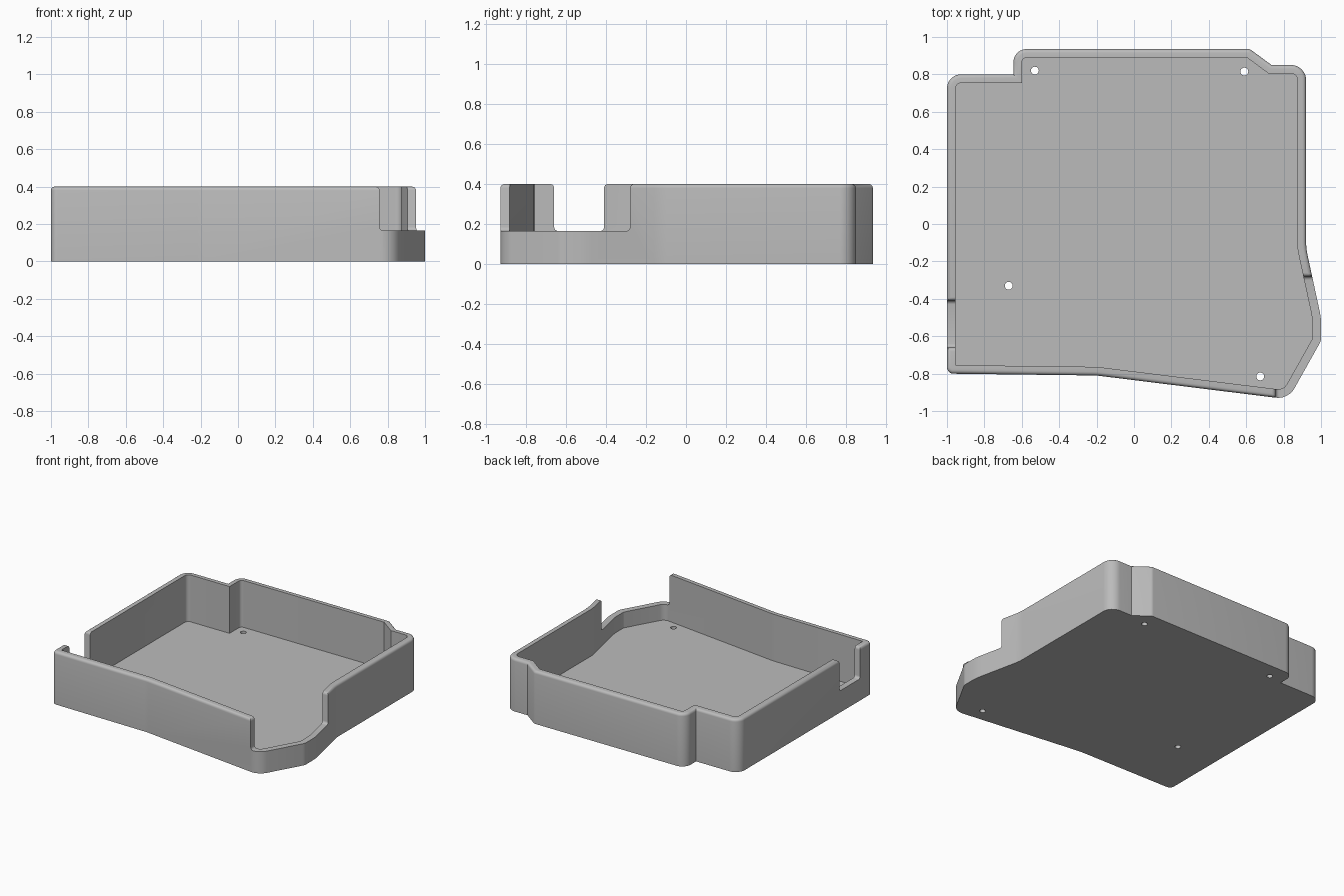
import bpy, bmesh, math
from mathutils import Vector

cube = bpy.data.objects.get("Cube")
if cube:
    bpy.data.objects.remove(cube, do_unlink=True)

HEIGHT, WALL, FLOOR, LEDGE, ROUND = 0.4, 0.046, 0.045, 0.165, 0.02

# Outline corners, counter-clockwise: x, y, fillet radius
OUTLINE = [
    (-1, -0.8, 0.035), (-0.2, -0.81, 0.3), (0.825, -0.937, 0.1), (1, -0.625, 0.06),
    (1, -0.5, 0.3), (0.92, -0.13, 0.3), (0.92, 0.85, 0.08), (0.735, 0.85, 0),
    (0.62, 0.935, 0.03), (-0.645, 0.935, 0.07), (-0.645, 0.8, 0), (-1, 0.8, 0.075),
]
SCREW_HOLES = [(-0.53, 0.82), (0.59, 0.815), (-0.67, -0.33), (0.675, -0.815)]


def inset(corners, d):
    """Move every side inward by d, shrinking the fillets to match."""
    result = []
    for i, (x, y, r) in enumerate(corners):
        p = Vector((x, y))
        a = (p - Vector(corners[i - 1][:2])).normalized()
        b = (Vector(corners[(i + 1) % len(corners)][:2]) - p).normalized()
        na, nb = Vector((-a.y, a.x)), Vector((-b.y, b.x))
        q = p + (na + nb) * d / (1 + na.dot(nb))
        result.append((q.x, q.y, max(r - d, 0)))
    return result


def fillet(corners):
    """Turn corners with radii into a list of outline points."""
    points = []
    for i, (x, y, r) in enumerate(corners):
        p = Vector((x, y))
        a = (Vector(corners[i - 1][:2]) - p).normalized()
        b = (Vector(corners[(i + 1) % len(corners)][:2]) - p).normalized()
        if r < 0.005:
            points.append(p)
            continue
        half = a.angle(b) / 2
        centre = p + (a + b).normalized() * r / math.sin(half)
        start = p + a * r / math.tan(half) - centre
        end = p + b * r / math.tan(half) - centre
        steps = max(2, round(start.angle(end) / math.radians(11)))
        for k in range(steps + 1):
            spoke = start.lerp(end, k / steps).normalized()
            points.append(centre + spoke * r)
    return points


def prism(name, points, low, high):
    bm = bmesh.new()
    face = bm.faces.new([bm.verts.new((p[0], p[1], low)) for p in points])
    top = bmesh.ops.extrude_face_region(bm, geom=[face], use_keep_orig=True)["geom"]
    bmesh.ops.translate(bm, vec=(0, 0, high - low),
                        verts=[g for g in top if isinstance(g, bmesh.types.BMVert)])
    bmesh.ops.recalc_face_normals(bm, faces=bm.faces)
    mesh = bpy.data.meshes.new(name)
    bm.to_mesh(mesh)
    bm.free()
    obj = bpy.data.objects.new(name, mesh)
    bpy.context.collection.objects.link(obj)
    return obj


def round_level(obj, z, radius):
    """Round all edges lying at height z."""
    bm = bmesh.new()
    bm.from_mesh(obj.data)
    edges = [e for e in bm.edges if all(abs(v.co.z - z) < 1e-4 for v in e.verts)
             and e.calc_face_angle(0) > 0.5]
    bmesh.ops.bevel(bm, geom=edges, offset=radius, segments=4, profile=0.5,
                    affect='EDGES', clamp_overlap=False)
    bm.to_mesh(obj.data)
    bm.free()


def cut(obj, cutter):
    cutter.hide_render = True
    mod = obj.modifiers.new("cut", 'BOOLEAN')
    mod.operation, mod.solver, mod.object = 'DIFFERENCE', 'EXACT', cutter
    bpy.ops.object.select_all(action='DESELECT')
    bpy.context.view_layer.objects.active = obj
    obj.select_set(True)
    bpy.ops.object.modifier_apply(modifier=mod.name)
    bpy.data.objects.remove(cutter, do_unlink=True)


def notch(name, x0, x1, y0, y1):
    box = prism(name, [(x0, y0), (x1, y0), (x1, y1), (x0, y1)], LEDGE, 1)
    round_level(box, LEDGE, ROUND)
    return box


# Solid block with the side notch and the lowered front corner
tray = prism("tray", fillet(OUTLINE), 0, HEIGHT)
cut(tray, notch("side_notch", -1.2, -0.9, -0.66, -0.41))
cut(tray, notch("corner_notch", 0.757, 1.3, -1.3, -0.28))

# Rounded outer rim, then the hollow interior
round_level(tray, HEIGHT, ROUND)
cut(tray, prism("cavity", fillet(inset(OUTLINE, WALL)), FLOOR, 1))

# Screw holes through the floor
for x, y in SCREW_HOLES:
    ring = [(x + 0.021 * math.cos(k * math.tau / 24), y + 0.021 * math.sin(k * math.tau / 24))
            for k in range(24)]
    cut(tray, prism("screw_hole", ring, -0.1, 0.1))

# Plain grey plastic
grey = bpy.data.materials.new("grey plastic")
grey.use_nodes = True
colour = (0.5, 0.5, 0.5, 1)
grey.diffuse_color = colour
grey.node_tree.nodes["Principled BSDF"].inputs["Base Color"].default_value = colour
tray.data.materials.clear()
tray.data.materials.append(grey)
bpy.ops.object.shade_smooth_by_angle(angle=math.radians(25))
